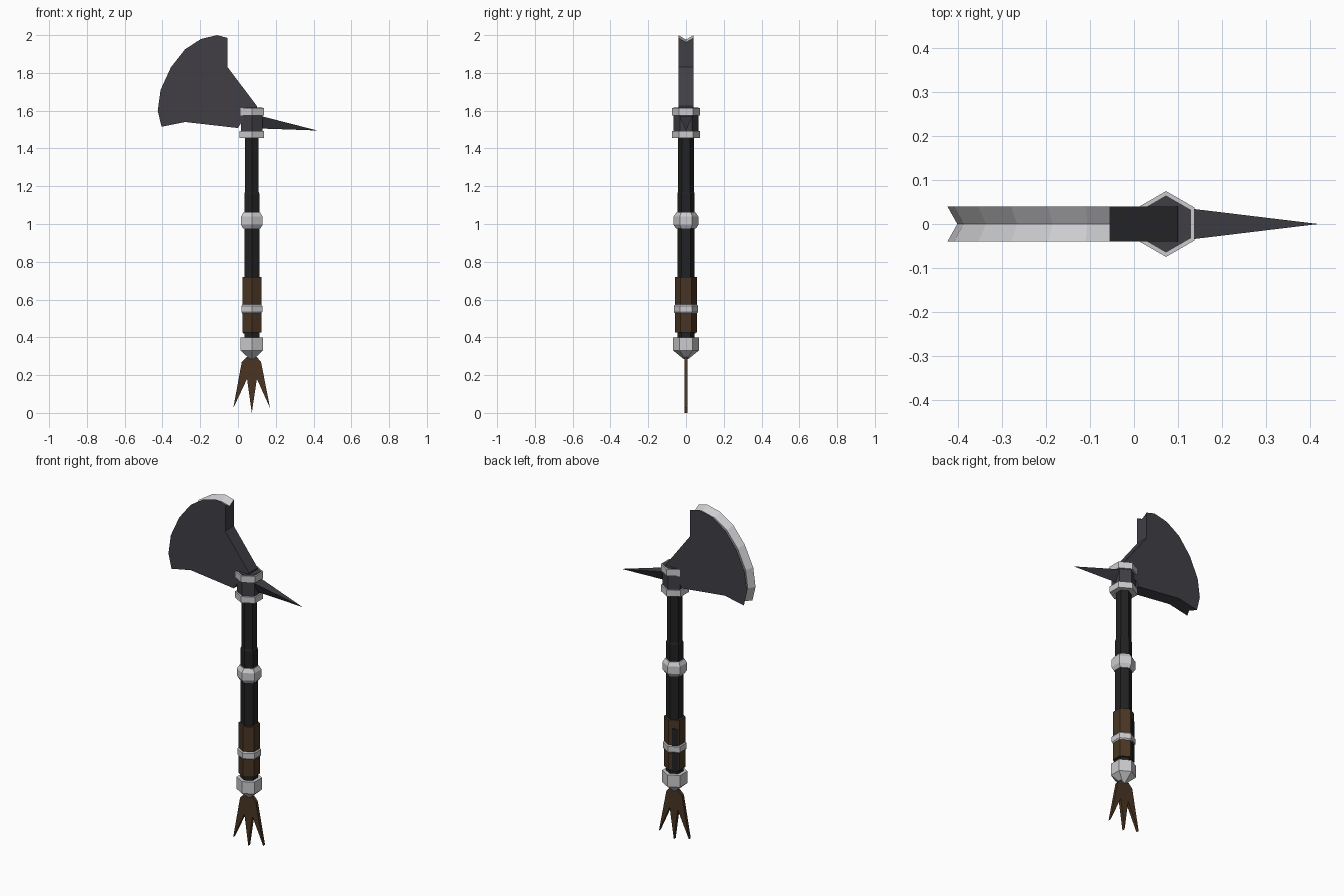
import bpy, bmesh, math

if "Cube" in bpy.data.objects:
    bpy.data.objects.remove(bpy.data.objects["Cube"])

CX = 0.073  # shaft axis


def material(name, rgb):
    m = bpy.data.materials.new(name)
    m.diffuse_color = (*rgb, 1)
    m.use_nodes = True
    m.node_tree.nodes["Principled BSDF"].inputs["Base Color"].default_value = m.diffuse_color
    return m


STEEL = material("dark steel", (0.052, 0.049, 0.060))
SILVER = material("silver", (0.60, 0.60, 0.62))
BLACK = material("black shaft", (0.016, 0.016, 0.017))
BROWN = material("brown leather", (0.068, 0.036, 0.017))


def finish(name, bm, *mats):
    bmesh.ops.recalc_face_normals(bm, faces=bm.faces)
    me = bpy.data.meshes.new(name)
    bm.to_mesh(me)
    bm.free()
    for m in mats:
        me.materials.append(m)
    ob = bpy.data.objects.new(name, me)
    bpy.context.collection.objects.link(ob)
    return ob


def hex_turned(name, profile, mat):
    """Six-sided turned solid from (radius, z) pairs, corners on +-y."""
    bm = bmesh.new()
    rings = []
    for r, z in profile:
        rings.append([bm.verts.new((CX + r * math.cos(math.radians(30 + 60 * k)),
                                    r * math.sin(math.radians(30 + 60 * k)), z))
                      for k in range(6)])
    for a, b in zip(rings, rings[1:]):
        for k in range(6):
            j = (k + 1) % 6
            bm.faces.new((a[k], a[j], b[j], b[k]))
    bm.faces.new(rings[0])
    bm.faces.new(rings[-1])
    return finish(name, bm, mat)


def plate(name, outline, half, mat):
    """Flat plate from an x-z outline."""
    bm = bmesh.new()
    f = [bm.verts.new((x, -half, z)) for x, z in outline]
    b = [bm.verts.new((x, half, z)) for x, z in outline]
    bm.faces.new(f)
    bm.faces.new(b)
    for i in range(len(f)):
        j = (i + 1) % len(f)
        bm.faces.new((f[i], f[j], b[j], b[i]))
    return finish(name, bm, mat)


# Shaft, slightly thicker in its lower part
hex_turned("shaft", [(0.046, 0.36), (0.046, 1.16), (0.042, 1.17), (0.042, 1.50)], BLACK)

# Leather grip with a dark slot on the back
hex_turned("grip", [(0.058, 0.425), (0.058, 0.72)], BROWN)
bm = bmesh.new()
bmesh.ops.create_cube(bm, size=1)
slot = finish("grip_slot", bm, BLACK)
a = math.radians(120)
d, t = 0.0503, 0.007  # distance from axis, shift along the face
slot.scale = (0.004, 0.036, 0.25)
slot.rotation_euler = (0, 0, a)
slot.location = (CX + d * math.cos(a) - t * math.sin(a),
                 d * math.sin(a) + t * math.cos(a), 0.545)

# Silver bands on the shaft
for name, r, z0, z1 in (("middle_band", 0.066, 0.975, 1.06), ("grip_band", 0.064, 0.518, 0.582)):
    c = (z1 - z0) * 0.25
    hex_turned(name, [(r - 0.014, z0), (r, z0 + c), (r, z1 - c), (r - 0.014, z1)], SILVER)

# Pommel with pointed end
hex_turned("pommel", [(0.012, 0.285), (0.068, 0.33), (0.068, 0.40)], SILVER)

# Head socket and its two collars
hex_turned("head_socket", [(0.065, 1.47), (0.065, 1.617)], STEEL)
for name, z0, z1 in (("lower_collar", 1.455, 1.492), ("upper_collar", 1.575, 1.614)):
    hex_turned(name, [(0.075, z0), (0.075, z1)], SILVER)

# Leather tassel with three strips
plate("tassel", [(0.045, 0.295), (0.02, 0.27), (-0.025, 0.025), (0.048, 0.18), (0.073, 0.0),
                 (0.10, 0.18), (0.17, 0.025), (0.122, 0.27), (0.10, 0.295)], 0.009, BROWN)

# Back spike: triangular section, flat on top
bm = bmesh.new()
base = [bm.verts.new(p) for p in ((0.08, -0.041, 1.582), (0.08, 0.041, 1.582), (0.08, 0, 1.507))]
tip = bm.verts.new((0.42, 0, 1.495))
bm.faces.new(base)
for i in range(3):
    bm.faces.new((base[i], base[(i + 1) % 3], tip))
finish("back_spike", bm, STEEL)

# Axe blade: curved cutting edge with a silver V groove
edge = [(-0.405, 1.515), (-0.425, 1.60), (-0.41, 1.71), (-0.355, 1.83), (-0.28, 1.925),
        (-0.195, 1.98), (-0.11, 2.0), (-0.055, 1.985)]
body = [(-0.055, 1.83), (0.10, 1.625), (0.10, 1.55), (0.02, 1.54), (0.0, 1.508), (-0.28, 1.54)]
outline = edge + body
n, ne, H = len(outline), len(edge), 0.04
bm = bmesh.new()
front = [bm.verts.new((x, -H, z)) for x, z in outline]
back = [bm.verts.new((x, H, z)) for x, z in outline]
groove = [bm.verts.new((-0.05 + (x + 0.05) * 0.94, 0, 1.6 + (z - 1.6) * 0.94)) for x, z in edge]
bm.faces.new(front)
bm.faces.new(back)
for i in range(n):
    j = (i + 1) % n
    if j and j < ne:
        for side in (front, back):
            bm.faces.new((side[i], side[j], groove[j], groove[i])).material_index = 1
    elif i == ne - 1:
        bm.faces.new((front[i], front[j], back[j], back[i], groove[-1]))
    elif j == 0:
        bm.faces.new((front[i], front[j], groove[0], back[j], back[i]))
    else:
        bm.faces.new((front[i], front[j], back[j], back[i]))
finish("axe_blade", bm, STEEL, SILVER)
